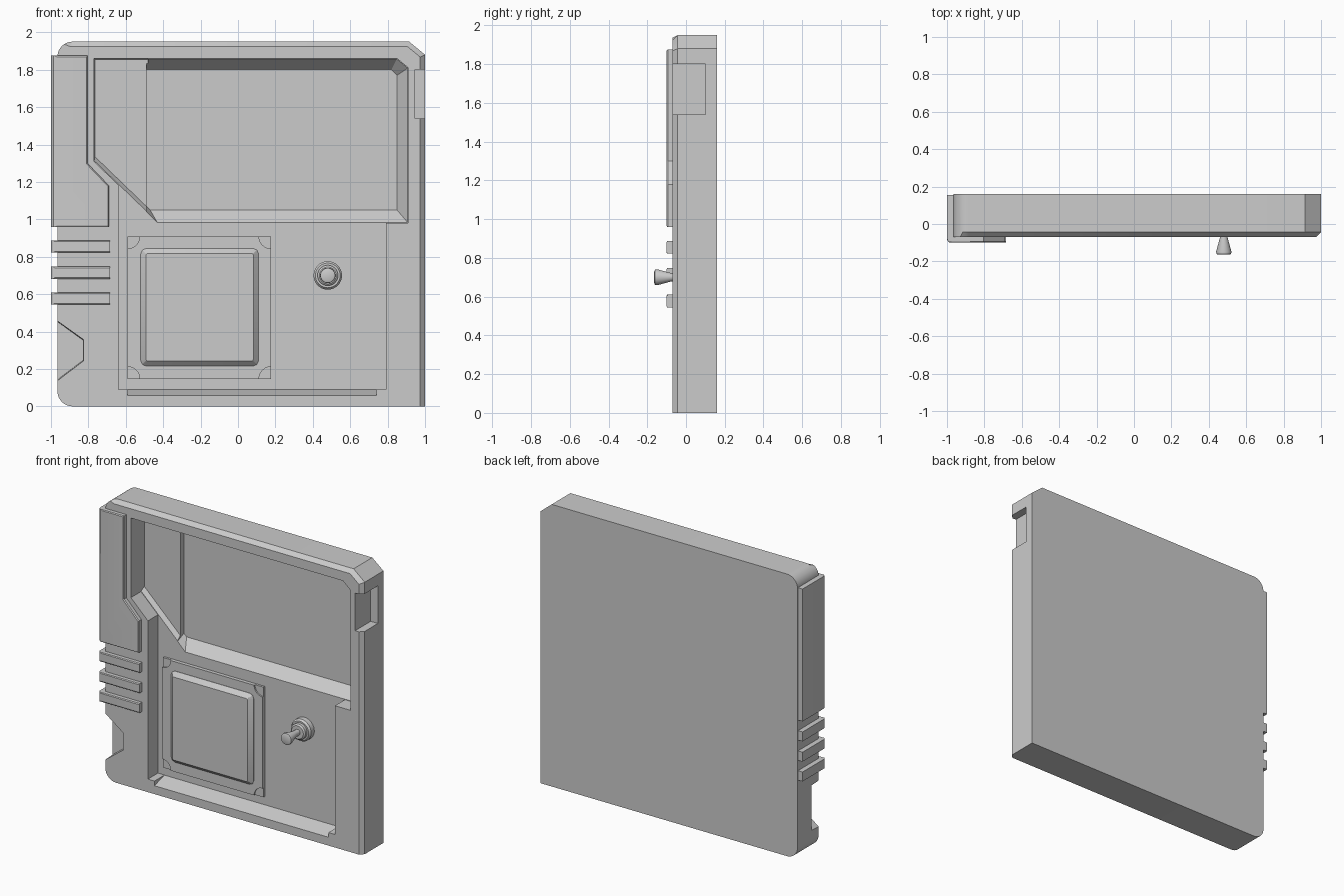
import bpy, bmesh, math
from mathutils import Vector

if "Cube" in bpy.data.objects:
    bpy.data.objects.remove(bpy.data.objects["Cube"])


def loft(name, front, y0, y1, back=None):
    """Solid between an (x, z) outline at y0 and a matching outline at y1."""
    back = back or front
    bm = bmesh.new()
    a = [bm.verts.new((x, y0, z)) for x, z in front]
    b = [bm.verts.new((x, y1, z)) for x, z in back]
    n = len(a)
    bm.faces.new(a)
    bm.faces.new(b[::-1])
    for i in range(n):
        j = (i + 1) % n
        bm.faces.new((a[i], b[i], b[j], a[j]))
    bmesh.ops.recalc_face_normals(bm, faces=bm.faces)
    me = bpy.data.meshes.new(name)
    bm.to_mesh(me)
    bm.free()
    ob = bpy.data.objects.new(name, me)
    bpy.context.collection.objects.link(ob)
    return ob


def rect(x0, x1, z0, z1):
    return [(x0, z0), (x1, z0), (x1, z1), (x0, z1)]


def arc(cx, cz, r, a0, a1, n=8):
    return [(cx + r * math.cos(math.radians(a0 + (a1 - a0) * i / n)),
             cz + r * math.sin(math.radians(a0 + (a1 - a0) * i / n))) for i in range(n + 1)]


def bevel(ob, width, test, segments=1):
    """Bevel the edges whose two end points pass the test."""
    bm = bmesh.new()
    bm.from_mesh(ob.data)
    edges = [e for e in bm.edges if test(e.verts[0].co, e.verts[1].co)]
    bmesh.ops.bevel(bm, geom=edges, offset=width, segments=segments, profile=0.5, affect='EDGES')
    bm.to_mesh(ob.data)
    bm.free()


def cut(ob, cutter):
    cutter.hide_render = True
    m = ob.modifiers.new("cut", 'BOOLEAN')
    m.operation, m.solver, m.object = 'DIFFERENCE', 'EXACT', cutter
    bpy.context.view_layer.objects.active = ob
    bpy.ops.object.modifier_apply(modifier=m.name)
    bpy.data.objects.remove(cutter)


def smooth(ob):
    bpy.ops.object.select_all(action='DESELECT')
    ob.select_set(True)
    bpy.context.view_layer.objects.active = ob
    bpy.ops.object.shade_smooth_by_angle(angle=math.radians(30))


FRONT, BACK, FLOOR = -0.07, 0.16, 0.04

# Case: rounded on the left, chamfered top right corner
outline = ([(1.0, 0.0), (1.0, 1.88), (0.915, 1.95)]
           + arc(-0.885, 1.87, 0.08, 90, 180) + arc(-0.885, 0.08, 0.08, 180, 270))
case = loft("case", outline, FRONT, BACK)
bevel(case, 0.026, lambda p, q: max(p.y, q.y) < FRONT + 0.001
      and (min(p.x, q.x) > 0.9 or min(p.z, q.z) > 1.94))

# Main recess shared by the screen and the control panel
cut(case, loft("recess_cutter", [(-0.77, 1.86), (0.85, 1.86), (0.91, 1.81), (0.91, 0.98),
                                 (0.79, 0.98), (0.79, 0.09), (-0.64, 0.09), (-0.64, 1.184),
                                 (-0.77, 1.31)], -0.2, FLOOR))
# Deeper side strip next to the screen
cut(case, loft("strip_cutter", [(-0.77, 1.86), (-0.48, 1.86), (-0.48, 1.03), (-0.77, 1.31)],
               FLOOR - 0.005, 0.07,
               [(-0.765, 1.855), (-0.48, 1.855), (-0.48, 1.06), (-0.765, 1.335)]))
# Screen with sloping borders
cut(case, loft("screen_cutter", [(-0.49, 1.86), (0.85, 1.86), (0.91, 1.81), (0.91, 0.98),
                                 (-0.43, 0.98), (-0.49, 1.04)], FLOOR - 0.003, 0.11,
               [(-0.49, 1.80), (0.82, 1.80), (0.85, 1.77), (0.85, 1.05),
                (-0.47, 1.05), (-0.49, 1.07)]))
# Sloping sill below the control panel
cut(case, loft("sill_cutter", rect(-0.59, 0.74, 0.055, 0.2), -0.08, FLOOR,
               rect(-0.59, 0.74, 0.089, 0.2)))
# Notch in the right side, pocket in the left side
cut(case, loft("notch_cutter", rect(0.945, 1.1, 1.54, 1.80), -0.2, 0.10))
cut(case, loft("pocket_cutter", [(-1.1, 0.56), (-0.82, 0.36), (-0.82, 0.24), (-1.1, 0.03)],
               -0.2, 0.01, [(-1.1, 0.55), (-0.83, 0.355), (-0.83, 0.245), (-1.1, 0.04)]))
smooth(case)

# Side grip wrapping round the left edge
grip = loft("side_grip", [(-1.0, 0.96), (-0.69, 0.96), (-0.69, 1.18), (-0.805, 1.30),
                          (-0.805, 1.875), (-1.0, 1.875)], -0.10, 0.155)
bevel(grip, 0.025, lambda p, q: max(p.x, q.x) < -0.999 and max(p.y, q.y) < -0.099, 3)
bevel(grip, 0.006, lambda p, q: max(p.y, q.y) < -0.099 and abs(p.z - q.z) + abs(p.x - q.x) > 0.1)
smooth(grip)

# Three ribs below the grip
for i, z in enumerate((0.545, 0.682, 0.822)):
    rib = loft(f"rib_{i + 1}", rect(-1.0, -0.685, z, z + 0.065), -0.10, 0.155)
    bevel(rib, 0.02, lambda p, q: max(p.x, q.x) < -0.999 and max(p.y, q.y) < -0.099, 3)
    bevel(rib, 0.006, lambda p, q: max(p.y, q.y) < -0.099 and abs(p.x - q.x) > 0.1)
    smooth(rib)

# Button plate with a shallow round dip at each corner
plate = loft("button_plate", rect(-0.59, 0.177, 0.147, 0.908), 0.015, FLOOR + 0.01)
for x in (-0.59, 0.177):
    for z in (0.147, 0.908):
        cut(plate, loft("dip_cutter", arc(x, z, 0.065, 0, 360, 24)[:-1], -0.1, 0.025))
smooth(plate)

# Square button: chamfered corners and front edge
button = loft("square_button", rect(-0.52, 0.11, 0.215, 0.845), -0.015, 0.03)
bevel(button, 0.03, lambda p, q: abs(p.y - q.y) > 0.01, 2)
bevel(button, 0.028, lambda p, q: max(p.y, q.y) < -0.014)
smooth(button)

# Toggle switch, turned round the y axis
profile = [(0, 0.05), (0.076, 0.05), (0.076, 0.005), (0.066, -0.008), (0.055, -0.008),
           (0.055, -0.028), (0.045, -0.036), (0.021, -0.036), (0.021, -0.075),
           (0.041, -0.148), (0.039, -0.16), (0.03, -0.164), (0, -0.164)]
bm = bmesh.new()
vs = [bm.verts.new((0.48 + r, y, 0.70)) for r, y in profile]
es = [bm.edges.new(p) for p in zip(vs, vs[1:])]
bmesh.ops.spin(bm, geom=vs + es, cent=(0.48, 0, 0.70), axis=Vector((0, 1, 0)),
               angle=math.tau, steps=32)
bmesh.ops.remove_doubles(bm, verts=bm.verts, dist=1e-4)
bmesh.ops.recalc_face_normals(bm, faces=bm.faces)
me = bpy.data.meshes.new("toggle_switch")
bm.to_mesh(me)
bm.free()
toggle = bpy.data.objects.new("toggle_switch", me)
bpy.context.collection.objects.link(toggle)
smooth(toggle)
